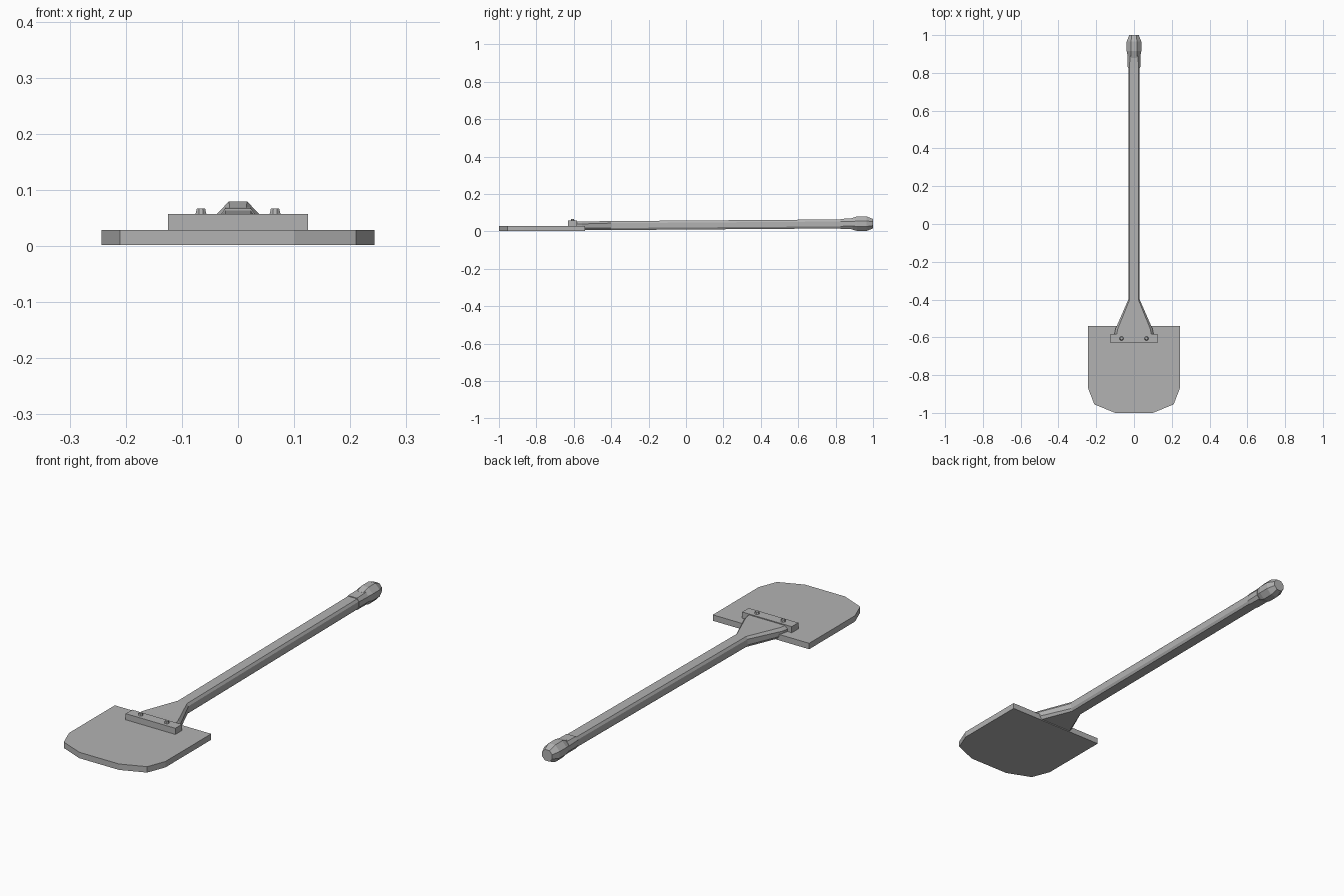
import bpy, bmesh, math

cube = bpy.data.objects.get("Cube")
if cube:
    bpy.data.objects.remove(cube, do_unlink=True)

GREY = (0.45, 0.45, 0.45, 1)
metal = bpy.data.materials.new("plain_grey")
metal.use_nodes = True
metal.diffuse_color = GREY
metal.node_tree.nodes["Principled BSDF"].inputs["Base Color"].default_value = GREY


def finish(name, bm):
    """Turn a bmesh into a flat shaded object."""
    bmesh.ops.recalc_face_normals(bm, faces=bm.faces)
    mesh = bpy.data.meshes.new(name)
    bm.to_mesh(mesh)
    bm.free()
    mesh.materials.append(metal)
    obj = bpy.data.objects.new(name, mesh)
    bpy.context.collection.objects.link(obj)
    return obj


def loft(name, rings):
    """Bridge rings of equal length and cap both ends."""
    bm = bmesh.new()
    loops = [[bm.verts.new(p) for p in ring] for ring in rings]
    for a, b in zip(loops, loops[1:]):
        for i in range(len(a)):
            j = (i + 1) % len(a)
            bm.faces.new((a[i], a[j], b[j], b[i]))
    bm.faces.new(loops[0])
    bm.faces.new(loops[-1])
    return finish(name, bm)


def section(y, half, low, high, cut_x, cut_z):
    """Rectangle across y with its four corners cut off."""
    quarter = [(half, high - cut_z), (half - cut_x, high)]
    top = quarter + [(-x, z) for x, z in reversed(quarter)]
    bottom = [(x, low + high - z) for x, z in reversed(top)]
    return [(x, y, z) for x, z in top + bottom]


# Blade: extruded outline with a rounded front edge
half_outline = [(0.243, -0.54), (0.243, -0.87), (0.21, -0.955), (0.10, -1.0)]
outline = half_outline + [(-x, y) for x, y in reversed(half_outline)]
loft("blade", [[(x, y, z) for x, y in outline] for z in (0.002, 0.029)])

# Bracket across the blade
bracket = [(0.125, -0.63), (0.125, -0.583), (-0.125, -0.583), (-0.125, -0.63)]
loft("bracket", [[(x, y, z) for x, y in bracket] for z in (0.025, 0.057)])

# Two rivets
for name, side in (("left_rivet", 1), ("right_rivet", -1)):
    rings = []
    for radius, z in ((0.011, 0.055), (0.008, 0.067)):
        turns = [math.tau * (k + 0.5) / 8 for k in range(8)]
        rings.append([(side * 0.066 + radius * math.cos(t),
                       -0.606 + radius * math.sin(t), z) for t in turns])
    loft(name, rings)

# Shaft: flared socket running into a long chamfered bar
loft("shaft", [
    section(-0.59, 0.105, 0.006, 0.053, 0.012, 0.013),
    section(-0.555, 0.098, 0.006, 0.053, 0.012, 0.013),
    section(-0.40, 0.030, 0.007, 0.055, 0.007, 0.011),
    section(0.84, 0.030, 0.016, 0.064, 0.007, 0.011),
])

# Collar and faceted end knob
loft("collar", [
    section(0.825, 0.033, 0.013, 0.067, 0.010, 0.014),
    section(0.89, 0.034, 0.012, 0.069, 0.012, 0.017),
])
loft("end_knob", [
    section(0.88, 0.031, 0.013, 0.069, 0.016, 0.018),
    section(0.915, 0.039, 0.002, 0.080, 0.023, 0.024),
    section(0.965, 0.039, 0.002, 0.080, 0.023, 0.024),
    section(1.0, 0.025, 0.016, 0.066, 0.013, 0.015),
])
